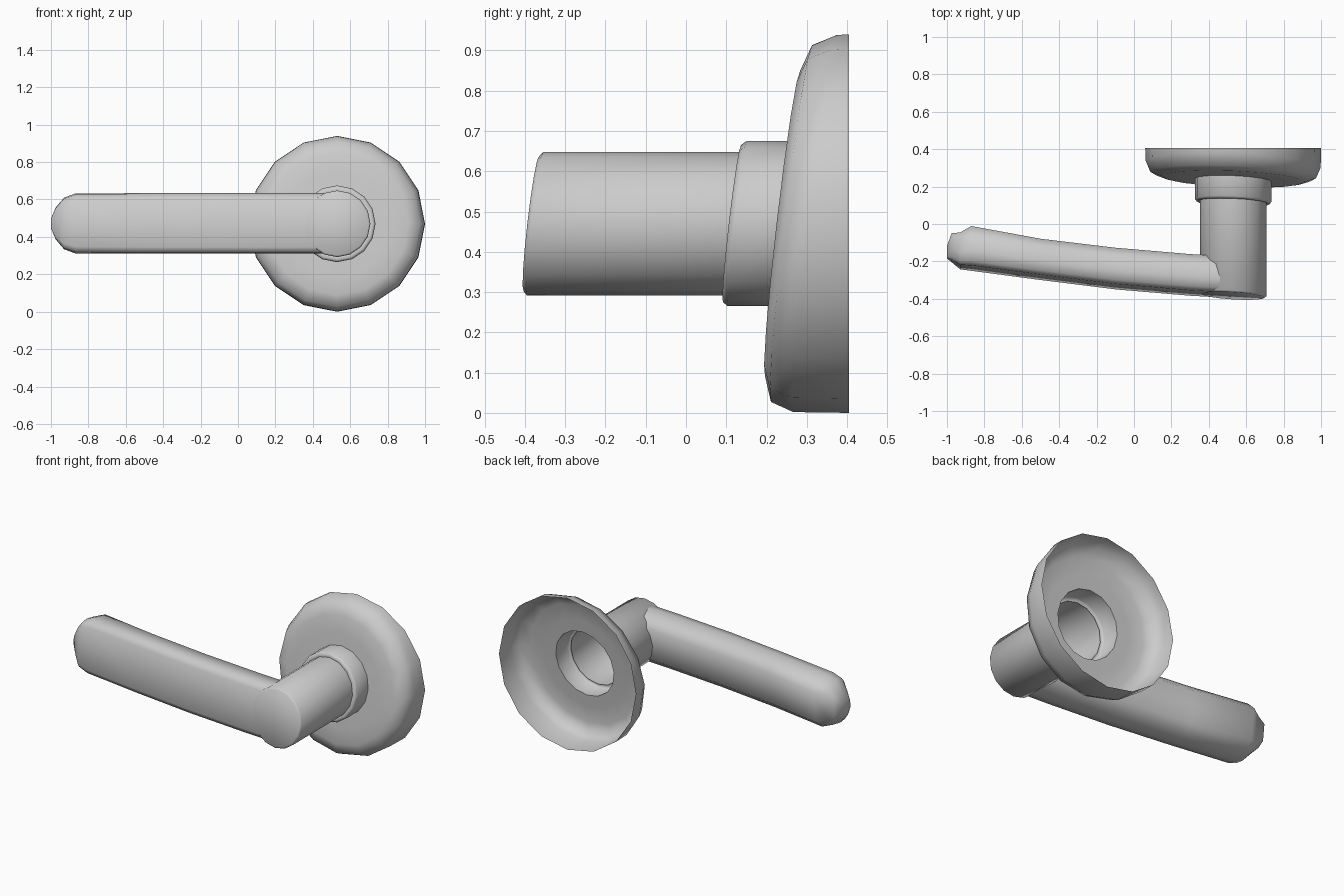
import bpy, bmesh, math

if "Cube" in bpy.data.objects:
    bpy.data.objects.remove(bpy.data.objects["Cube"])

CX, CZ = 0.53, 0.47      # axis of the rose and neck
TILT = 0.115             # everything but the back rim leans by this slope


def make(name, rings, cap_ends, angle):
    """Skin a list of closed rings; a cap flag fans the ring to its centre."""
    bm = bmesh.new()
    loops = [[bm.verts.new(p) for p in ring] for ring in rings]
    n = len(loops[0])
    for a, b in zip(loops, loops[1:]):
        for i in range(n):
            bm.faces.new((a[i], a[(i + 1) % n], b[(i + 1) % n], b[i]))
    for loop, cap in zip((loops[0], loops[-1]), cap_ends):
        if cap:
            bm.faces.new(loop)
    bmesh.ops.recalc_face_normals(bm, faces=bm.faces)
    mesh = bpy.data.meshes.new(name)
    bm.to_mesh(mesh)
    bm.free()
    ob = bpy.data.objects.new(name, mesh)
    bpy.context.collection.objects.link(ob)
    bpy.ops.object.select_all(action='DESELECT')
    ob.select_set(True)
    bpy.context.view_layer.objects.active = ob
    bpy.ops.object.shade_smooth_by_angle(angle=math.radians(angle))
    return ob


def ring(r, y, sx=-0.04, sz=TILT, n=16):
    """Sixteen-sided ring about the y axis, sheared in y."""
    pts = []
    for i in range(n):
        a = 2 * math.pi * i / n
        dx, dz = r * math.sin(a), r * math.cos(a)
        pts.append((CX + dx, y + sx * dx + sz * dz, CZ + dz))
    return pts


# Hollow wall rose running into the collar, open at the back
make("rose_and_collar", [
    ring(0.47, 0.405, 0, 0),
    ring(0.468, 0.32),
    ring(0.443, 0.262),
    ring(0.38, 0.24),
    ring(0.28, 0.237),
    ring(0.205, 0.235),
    ring(0.205, 0.127),
    ring(0.195, 0.114),
    ring(0.178, 0.118),
], (False, False), 80)

# Neck with slanted front cap
make("neck", [
    ring(0.178, 0.125),
    ring(0.178, -0.375, -0.06),
    ring(0.168, -0.384, -0.06),
], (False, True), 75)

# Lever: one bevelled section (height fraction, front-to-back fraction)
half = [(0.78, 0), (0.96, 0.1), (1, 0.35), (0.9, 0.75), (0.6, 1)]
section = half + [(-u, t) for u, t in reversed(half)]

# Stations along the lever: x, front y, back y, half height
stations = [
    (0.48, -0.379, -0.182, 0.162),
    (0.30, -0.369, -0.172, 0.162),
    (-0.10, -0.335, -0.138, 0.162),
    (-0.50, -0.285, -0.090, 0.162),
    (-0.87, -0.236, -0.022, 0.160),
    (-0.93, -0.230, -0.055, 0.138),
    (-0.975, -0.197, -0.055, 0.085),
    (-1.00, -0.182, -0.120, 0.025),
]
make("lever", [
    [(x, f + (b - f) * t + TILT * u * h, CZ + 0.002 + u * h) for u, t in section]
    for x, f, b, h in stations
], (False, True), 65)
